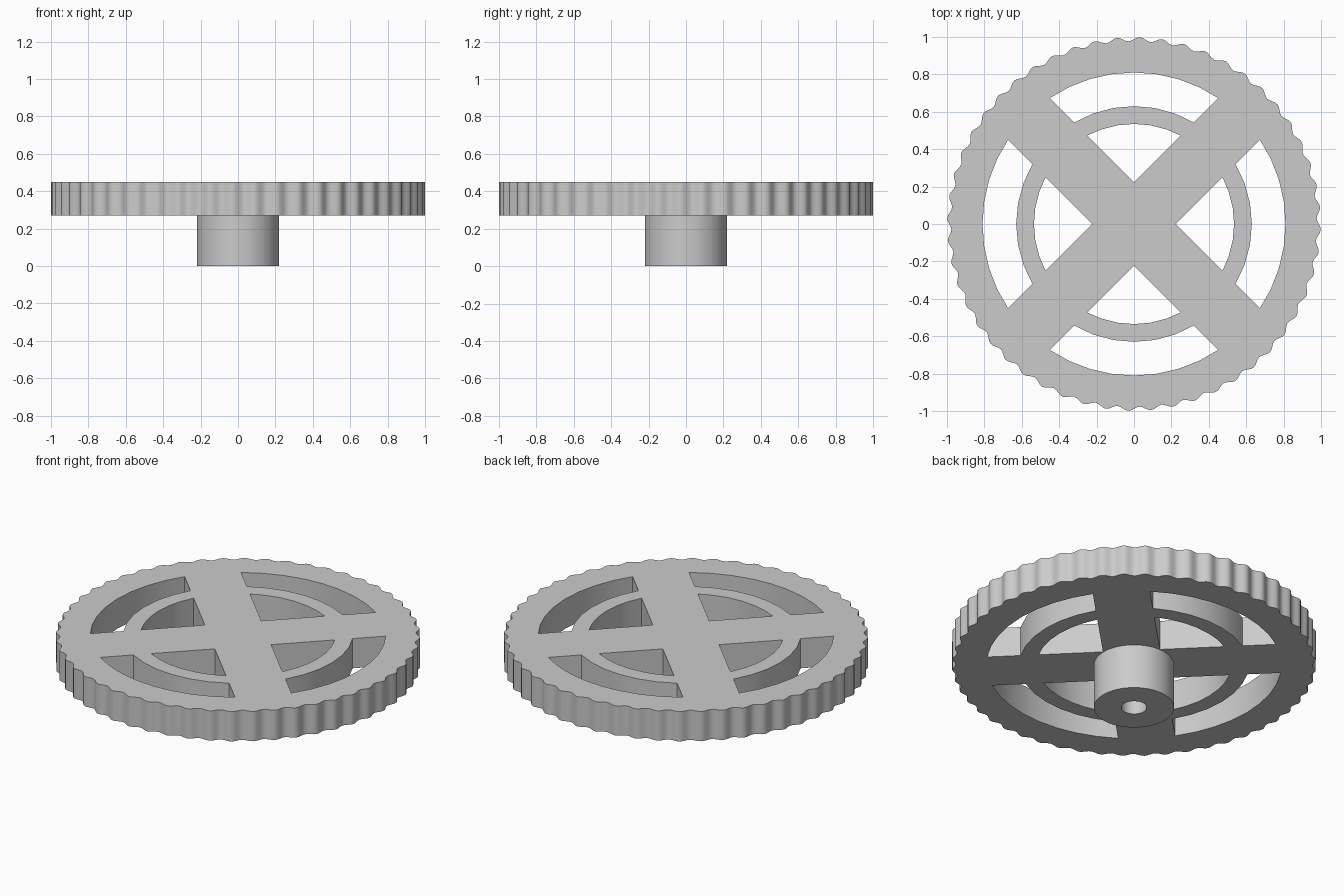
import bpy, bmesh
from math import pi, sin, cos, asin

cube = bpy.data.objects.get("Cube")
if cube:
    bpy.data.objects.remove(cube, do_unlink=True)

# One plain grey material
GREY = (0.6, 0.6, 0.6, 1)
grey = bpy.data.materials.new("plain grey")
grey.use_nodes = True
grey.diffuse_color = GREY
grey.node_tree.nodes["Principled BSDF"].inputs["Base Color"].default_value = GREY

WAVES = 52           # scallops around the rim
SPOKE_HALF = 0.157   # half width of a spoke
BOTTOM, TOP = 0.27, 0.45


def polar(r, a):
    return (r * cos(a), r * sin(a))


def arc(r, mid, steps):
    """Points at radius r between the two spokes either side of mid."""
    half = pi / 4 - asin(SPOKE_HALF / r)
    return [polar(r, mid - half + 2 * half * i / steps) for i in range(steps + 1)]


def add_loop(curve, points):
    spline = curve.splines.new("POLY")
    spline.points.add(len(points) - 1)
    for p, (x, y) in zip(spline.points, points):
        p.co = (x, y, 0, 1)
    spline.use_cyclic_u = True


def finish(obj):
    obj.data.materials.clear()
    obj.data.materials.append(grey)
    bpy.ops.object.select_all(action="DESELECT")
    obj.select_set(True)
    bpy.context.view_layer.objects.active = obj
    bpy.ops.object.shade_smooth_by_angle(angle=pi / 6)


# Wheel outline: scalloped edge with window openings between the spokes
outline = bpy.data.curves.new("wheel_outline", "CURVE")
outline.dimensions = "2D"
outline.fill_mode = "BOTH"
outline.extrude = (TOP - BOTTOM) / 2
count = WAVES * 8
add_loop(outline, [polar(0.988 - 0.011 * sin(WAVES * a), a)
                   for a in (2 * pi * i / count for i in range(count))])
for k in range(4):
    mid = k * pi / 2
    add_loop(outline, [polar(SPOKE_HALF * 2 ** 0.5, mid)] + arc(0.535, mid, 6))
    add_loop(outline, arc(0.63, mid, 6) + arc(0.81, mid, 8)[::-1])

# Turn the outline into a solid wheel
helper = bpy.data.objects.new("wheel_outline", outline)
bpy.context.collection.objects.link(helper)
graph = bpy.context.evaluated_depsgraph_get()
mesh = bpy.data.meshes.new_from_object(helper.evaluated_get(graph))
bpy.data.objects.remove(helper, do_unlink=True)
bm = bmesh.new()
bm.from_mesh(mesh)
bmesh.ops.remove_doubles(bm, verts=bm.verts, dist=0.0001)
bmesh.ops.recalc_face_normals(bm, faces=bm.faces)
bm.to_mesh(mesh)
bm.free()
wheel = bpy.data.objects.new("scalloped_wheel", mesh)
wheel.location.z = (TOP + BOTTOM) / 2
bpy.context.collection.objects.link(wheel)
finish(wheel)

# Hub below the wheel, turned from a profile with a blind shaft hole
profile = [(0, 0.26), (0.07, 0.26), (0.07, 0), (0.22, 0), (0.22, 0.28), (0, 0.28)]
bm = bmesh.new()
verts = [bm.verts.new((r, 0, z)) for r, z in profile]
edges = [bm.edges.new(pair) for pair in zip(verts, verts[1:])]
bmesh.ops.spin(bm, geom=verts + edges, cent=(0, 0, 0), axis=(0, 0, 1),
               angle=2 * pi, steps=40)
bmesh.ops.remove_doubles(bm, verts=bm.verts, dist=0.0001)
bmesh.ops.recalc_face_normals(bm, faces=bm.faces)
hub_mesh = bpy.data.meshes.new("hub")
bm.to_mesh(hub_mesh)
bm.free()
hub = bpy.data.objects.new("hub", hub_mesh)
bpy.context.collection.objects.link(hub)
finish(hub)
